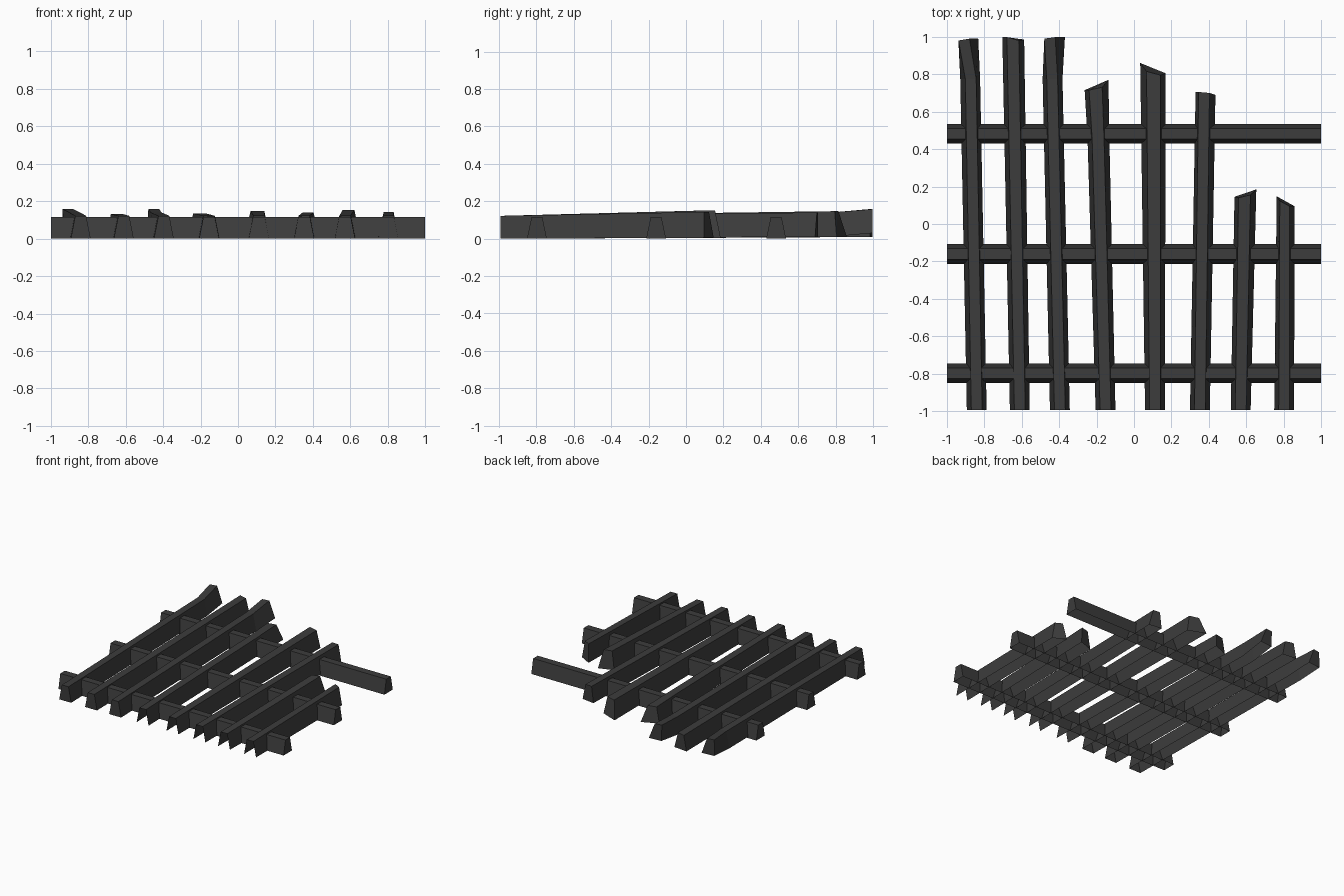
import bpy

BASE, TOP = 0.053, 0.029   # half widths of the tapered beam section

mat = bpy.data.materials.new("charcoal")
mat.diffuse_color = (0.045, 0.045, 0.045, 1)


def beam(name, rings, caps=(True, True)):
    """Join four-point rings into an open-bottomed beam with optional end caps."""
    verts = [p for r in rings for p in r]
    faces = []
    for i in range(len(rings) - 1):
        a, b = 4 * i, 4 * i + 4
        for k in range(3):
            faces.append((a + k, b + k, b + k + 1, a + k + 1))
    n = 4 * (len(rings) - 1)
    if caps[0]:
        faces.append((0, 1, 2, 3))
    if caps[1]:
        faces.append((n + 3, n + 2, n + 1, n))
    me = bpy.data.meshes.new(name)
    me.from_pydata(verts, [], faces)
    me.update()
    me.materials.append(mat)
    ob = bpy.data.objects.new(name, me)
    bpy.context.collection.objects.link(ob)
    return ob


def ring(xb, xt, z0, z1, yl, yr, tl=0.0, tr=0.0, w=1.0):
    """Section across x: bottom left, top left, top right, bottom right."""
    return [(xb - BASE * w, yl, z0), (xt - TOP * w, yl - tl, z1),
            (xt + TOP * w, yr - tr, z1), (xb + BASE * w, yr, z0)]


# Three straight cross rails
for i, y in enumerate((-0.797, -0.16, 0.482)):
    beam(f"cross_rail_{i + 1}",
         [[(x, y - BASE, 0), (x, y - TOP, 0.115), (x, y + TOP, 0.115), (x, y + BASE, 0)]
          for x in (-1, 1)])

# Slats: front x, then later sections (xb, xt, z0, z1, y left, y right, cut left, cut right, width)
slats = [
    (-0.84, [(-0.875, -0.872, 0.01, 0.14, 0.775, 0.775),
             (-0.885, -0.908, 0.03, 0.158, 0.98, 0.99)]),
    (-0.61, [(-0.645, -0.647, 0.01, 0.132, 0.998, 0.985, 0.0, 0.005, 1.1)]),
    (-0.396, [(-0.435, -0.437, 0.01, 0.14, 0.775, 0.775),
              (-0.422, -0.45, 0.03, 0.158, 0.99, 0.998)]),
    (-0.152, [(-0.19, -0.192, 0.006, 0.132, 0.46, 0.46, 0, 0, 1.1),
              (-0.2, -0.205, 0.008, 0.135, 0.715, 0.77, 0.0, 0.04, 1.2)]),
    (0.112, [(0.101, 0.104, 0.01, 0.147, 0.86, 0.805, 0.045, 0.01, 1.28)]),
    (0.352, [(0.382, 0.374, 0.01, 0.14, 0.705, 0.69, 0.0, -0.01)]),
    (0.57, [(0.595, 0.59, 0.005, 0.152, 0.145, 0.185, 0.005, 0.03, 1.1)]),
    (0.802, [(0.81, 0.805, 0.005, 0.143, 0.148, 0.095, 0.025, 0.0, 0.9)]),
]
for i, (x, rest) in enumerate(slats):
    rings = [ring(x, x, 0.0, 0.122, -0.993, -0.993)] + [ring(*r) for r in rest]
    # only the three left slats are closed at the foot
    beam(f"slat_{i + 1}", rings, caps=(i < 3, True))
